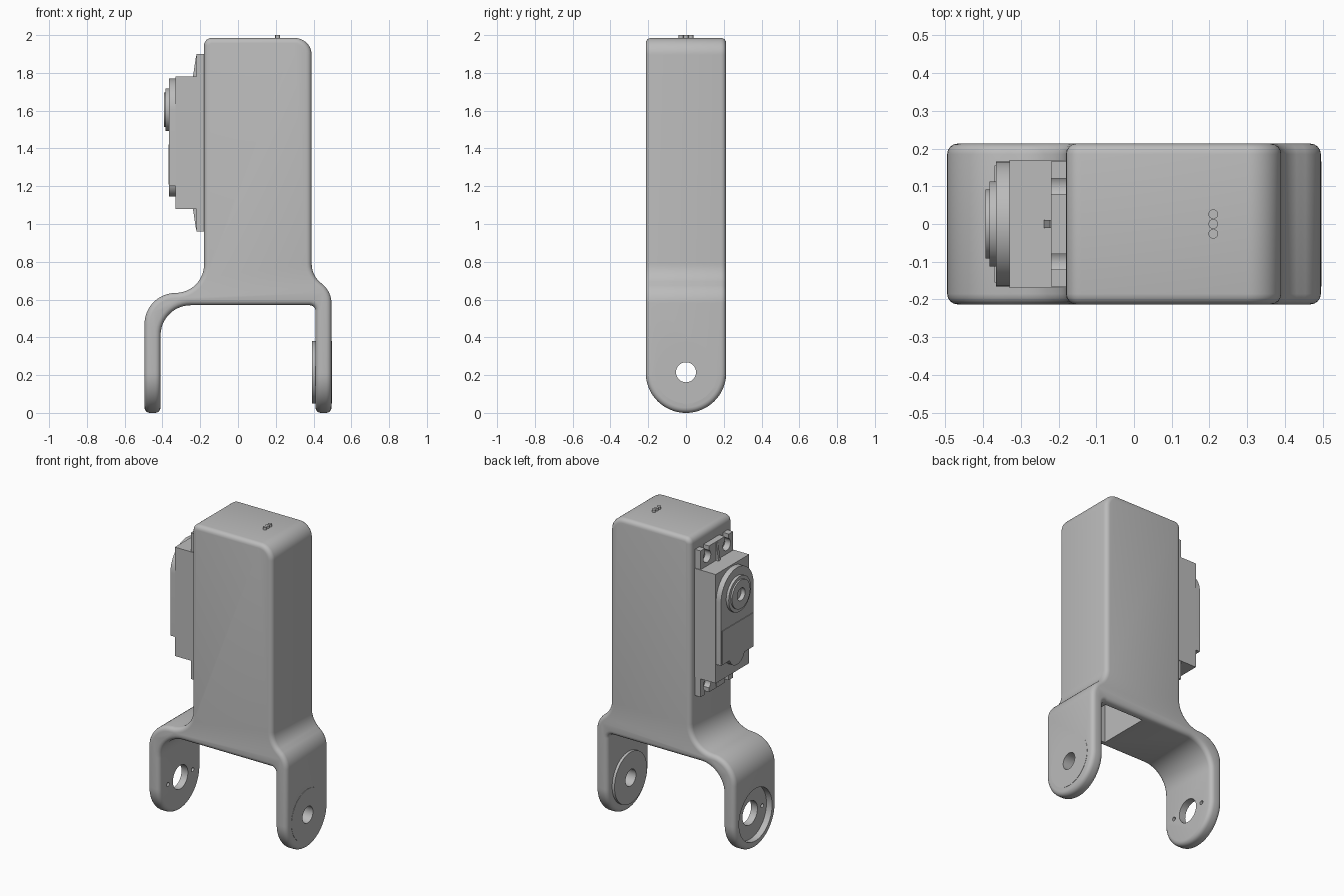
import bpy, bmesh
from math import cos, sin, radians

cube = bpy.data.objects.get("Cube")
if cube:
    bpy.data.objects.remove(cube, do_unlink=True)

grey = bpy.data.materials.new("plain grey")
grey.use_nodes = True
COLOUR = (0.5, 0.5, 0.5, 1)
grey.diffuse_color = COLOUR
grey.node_tree.nodes["Principled BSDF"].inputs["Base Color"].default_value = COLOUR


def arc(u, v, r, start, end, n=12):
    angles = [radians(start + (end - start) * i / n) for i in range(n + 1)]
    return [(u + r * cos(a), v + r * sin(a)) for a in angles]


def circle(u, v, r, n=48):
    return arc(u, v, r, 0, 360, n)[:-1]


def rect(u0, u1, v0, v1):
    return [(u0, v0), (u1, v0), (u1, v1), (u0, v1)]


def prism(name, outline, axis, lo, hi):
    """Extrude a 2D outline along one axis."""
    place = {"x": lambda u, v, d: (d, u, v),
             "y": lambda u, v, d: (u, d, v),
             "z": lambda u, v, d: (u, v, d)}[axis]
    bm = bmesh.new()
    face = bm.faces.new([bm.verts.new(place(u, v, lo)) for u, v in outline])
    ext = bmesh.ops.extrude_face_region(bm, geom=[face])
    step = place(0, 0, hi - lo)
    bmesh.ops.translate(bm, vec=step,
                        verts=[g for g in ext["geom"] if isinstance(g, bmesh.types.BMVert)])
    bmesh.ops.recalc_face_normals(bm, faces=bm.faces)
    mesh = bpy.data.meshes.new(name)
    bm.to_mesh(mesh)
    bm.free()
    mesh.materials.append(grey)
    obj = bpy.data.objects.new(name, mesh)
    bpy.context.collection.objects.link(obj)
    return obj


def bake(obj):
    """Apply all modifiers."""
    bpy.context.view_layer.update()
    dg = bpy.context.evaluated_depsgraph_get()
    mesh = bpy.data.meshes.new_from_object(obj.evaluated_get(dg))
    obj.modifiers.clear()
    obj.data = mesh


def combine(obj, cutter, operation="DIFFERENCE"):
    mod = obj.modifiers.new("boolean", "BOOLEAN")
    mod.operation, mod.object, mod.solver = operation, cutter, "EXACT"
    bake(obj)
    bpy.data.objects.remove(cutter, do_unlink=True)


def bevel(obj, width, segments):
    mod = obj.modifiers.new("bevel", "BEVEL")
    mod.width, mod.segments = width, segments
    mod.limit_method, mod.angle_limit = "ANGLE", radians(35)
    mod.use_clamp_overlap = False
    bake(obj)


# Bracket: tall housing flowing into two legs
HALF, PIVOT = 0.213, 0.215
profile = (
    arc(-0.14, 1.945, 0.04, 90, 180, 6)
    + arc(-0.33, 0.785, 0.15, 0, -90)
    + arc(-0.33, 0.47, 0.165, 90, 180)
    + [(-0.495, -0.1), (-0.41, -0.1)]
    + arc(-0.25, 0.41, 0.16, 180, 90)
    + arc(0.38, 0.54, 0.03, 90, 0, 6)
    + [(0.41, -0.1), (0.495, -0.1)]
    + arc(0.364, 0.58, 0.131, 0, 53, 8)
    + arc(0.521, 0.79, 0.131, 233, 180, 8)
    + arc(0.30, 1.895, 0.09, 0, 90)
)
bracket = prism("bracket", profile, "y", -0.4, 0.4)
side = arc(0, HALF, HALF, 180, 360, 40) + [(HALF, 2.4), (-HALF, 2.4)]
combine(bracket, prism("side_trim", side, "x", -0.8, 0.8), "INTERSECT")
bevel(bracket, 0.028, 4)

# Pivot holes, outer recess, screw holes and the open cable bay
combine(bracket, prism("recess", circle(0, PIVOT, 0.168), "x", -0.6, -0.455))
combine(bracket, prism("pivot_hole", circle(0, PIVOT, 0.076), "x", -0.6, -0.3))
for s in (-1, 1):
    combine(bracket, prism("screw_hole", circle(s * 0.125, PIVOT, 0.013, 16), "x", -0.6, -0.3))
combine(bracket, prism("hub_seat", circle(0, PIVOT, 0.15), "x", 0.3, 0.6))
combine(bracket, prism("cable_bay", rect(0.08, 0.36, -0.17, 0.17), "z", 0.4, 1.8))

# Hub disc on the left leg
hub = prism("pivot_hub", circle(0, PIVOT, 0.165), "x", 0.393, 0.4965)
combine(hub, prism("hub_hole", circle(0, PIVOT, 0.053), "x", 0.2, 0.7))

# Motor body and mounting flange
prism("motor_body", rect(-0.17, 0.17, 1.08, 1.78), "x", -0.33, -0.15)
MID = 1.43
flange = prism("motor_flange", rect(-0.165, 0.165, 0.96, 1.9), "x", -0.22, -0.17)
for up in (-1, 1):
    for s in (-1, 1):
        y, z = s * 0.1, MID + up * 0.41
        combine(flange, prism("flange_hole", circle(y, z, 0.038, 24), "x", -0.4, -0.178))
        end = sorted((z, z + up * 0.1))
        combine(flange, prism("flange_slot", rect(y - 0.02, y + 0.02, *end), "x", -0.4, -0.178))
    rib = [(-0.2, MID + up * 0.34), (-0.24, MID + up * 0.34),
           (-0.222, MID + up * 0.46), (-0.2, MID + up * 0.46)]
    prism("flange_rib", rib, "y", -0.01, 0.01)

# Gear cover, tab and output boss
SHAFT = 1.605
cover = arc(0, SHAFT, 0.165, 0, 180, 32) + [(-0.165, 1.2), (0.165, 1.2)]
prism("gear_cover", cover, "x", -0.365, -0.32)
prism("cover_tab", arc(0, 1.225, 0.08, 180, 360, 20), "x", -0.364, -0.32)
prism("cover_panel", rect(-0.155, 0.155, 1.21, 1.42), "x", -0.369, -0.36)
boss = prism("output_boss", circle(0, SHAFT, 0.113), "x", -0.383, -0.35)
shaft = prism("output_shaft", circle(0, SHAFT, 0.092), "x", -0.393, -0.36)
for part in (boss, shaft):
    combine(part, prism("shaft_hole", circle(0, SHAFT, 0.04, 32), "x", -0.5, -0.362))

# Cable wires on top
for i in (-1, 0, 1):
    prism("cable_wire", circle(0.21, i * 0.026, 0.0128, 16), "z", 1.9, 2.0)

# Smooth shading with sharp edges kept
bpy.ops.object.select_all(action="DESELECT")
for obj in bpy.context.collection.objects:
    if obj.type == "MESH":
        obj.select_set(True)
        bpy.context.view_layer.objects.active = obj
bpy.ops.object.shade_smooth_by_angle(angle=radians(30))
